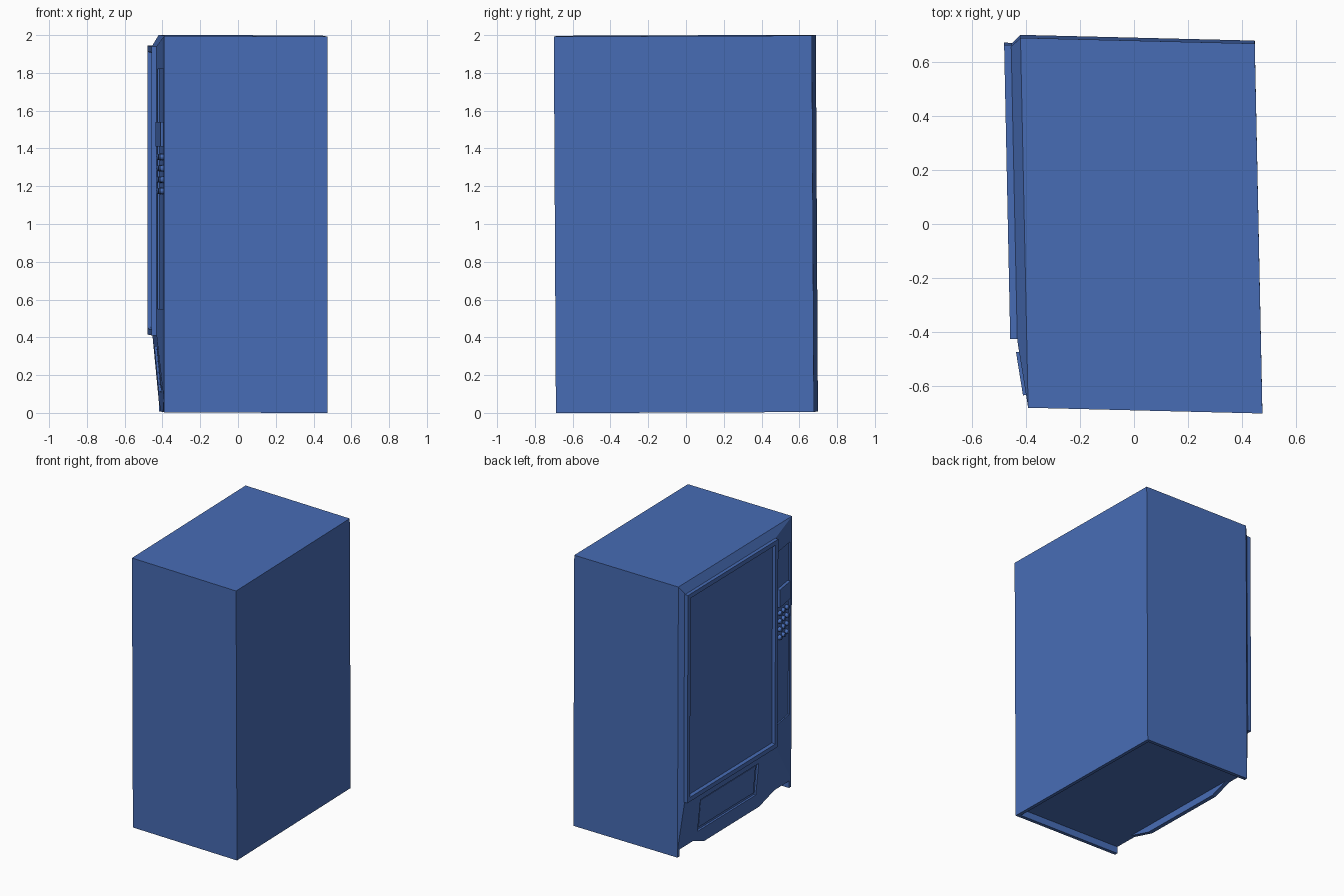
import bpy, bmesh
from mathutils import Matrix, Vector

cube = bpy.data.objects.get("Cube")
if cube:
    bpy.data.objects.remove(cube, do_unlink=True)

# single paint colour
paint = bpy.data.materials.new("blue_paint")
paint.use_nodes = True
colour = (0.063, 0.15, 0.465, 1)
paint.diffuse_color = colour
paint.node_tree.nodes["Principled BSDF"].inputs["Base Color"].default_value = colour

# the whole cabinet leans very slightly
LEAN = Matrix(((1, -0.0207, 0, 0),
               (-0.0245, 1, -0.0055, 0.0055),
               (-0.005, 0.004, 1, 0),
               (0, 0, 0, 1)))

# main dimensions
FRONT, BACK, SIDE, TOP = -0.405, 0.46, 0.683, 1.997
INNER, FLOOR = -0.375, 0.055
FACE = -0.44
Y0, Y1, Z0, Z1 = -0.435, 0.65, 0.41, 1.94


def finish(name, bm):
    bmesh.ops.recalc_face_normals(bm, faces=bm.faces)
    mesh = bpy.data.meshes.new(name)
    bm.to_mesh(mesh)
    bm.free()
    mesh.transform(LEAN)
    mesh.materials.append(paint)
    obj = bpy.data.objects.new(name, mesh)
    bpy.context.collection.objects.link(obj)
    return obj


def box_bm(lo, hi, place=Matrix()):
    bm = bmesh.new()
    lo, hi = Vector(lo), Vector(hi)
    size = Matrix.Diagonal((*(hi - lo), 1))
    bmesh.ops.create_cube(bm, size=1, matrix=place @ Matrix.Translation((lo + hi) / 2) @ size)
    return bm


def box(name, lo, hi, place=Matrix()):
    return finish(name, box_bm(lo, hi, place))


def slope(origin, across, up):
    """Local frame on a sloped face: x across, y up, z outward."""
    u, v = Vector(across).normalized(), Vector(up).normalized()
    m = Matrix((u, v, u.cross(v))).transposed().to_4x4()
    m.translation = origin
    return m


def cut(target, cutter):
    cutter.hide_render = True
    cutter.hide_viewport = True
    cutter.display_type = 'WIRE'
    mod = target.modifiers.new(cutter.name, 'BOOLEAN')
    mod.operation = 'DIFFERENCE'
    mod.solver = 'EXACT'
    mod.object = cutter


# cabinet and the skirts around its hollow underside
box("cabinet", (INNER, -SIDE, FLOOR), (BACK, SIDE, TOP))
box("rear_skirt", (BACK - 0.025, -SIDE, 0.004), (BACK, SIDE, FLOOR))
for name, a, b in (("right_skirt", -SIDE, -SIDE + 0.025), ("left_skirt", SIDE - 0.025, SIDE)):
    box(name, (FRONT, a, 0.004), (BACK - 0.025, b, FLOOR))

# front fascia: raised plateau with sloped borders and a dropped lower lip
outline = [(SIDE, TOP), (SIDE, FLOOR), (0.5, FLOOR), (0.36, 0.004),
           (-0.3, 0.004), (-0.48, FLOOR), (-SIDE, FLOOR), (-SIDE, TOP)]
bm = bmesh.new()
rear = [bm.verts.new((INNER, y, z)) for y, z in outline]
rim = [bm.verts.new((FRONT, y, z)) for y, z in outline]
top = [bm.verts.new((FACE, y, z)) for y, z in ((Y1, Z1), (Y1, Z0), (Y0, Z0), (Y0, Z1))]
bm.faces.new(rear)
bm.faces.new(top)
n = len(outline)
for i in range(n):
    j = (i + 1) % n
    bm.faces.new((rear[i], rear[j], rim[j], rim[i]))
bm.faces.new((rim[0], rim[1], top[1], top[0]))
bm.faces.new((rim[-2], rim[-1], top[3], top[2]))
bm.faces.new((rim[-1], rim[0], top[0], top[3]))
bm.faces.new(rim[1:-1] + [top[2], top[1]])
fascia = finish("front_fascia", bm)

# display window with a raised frame
bm = box_bm((-0.466, -0.43, Z0), (FACE + 0.003, 0.655, Z1))
pane = min(bm.faces, key=lambda f: f.calc_center_median().x)
bmesh.ops.inset_region(bm, faces=[pane], thickness=0.045)
bmesh.ops.inset_region(bm, faces=[pane], thickness=0.012, depth=-0.02)
finish("window_frame", bm)

# pickup opening in the lower slope
lower = slope((FRONT, 0.1, 0.0), (0, -1, 0), (FACE - FRONT, 0, Z0))
cut(fascia, box("pickup_cutter", (-0.35, 0.11, -0.018), (0.35, 0.35, 0.05), lower))
box("pickup_flap", (-0.33, 0.13, -0.02), (0.33, 0.335, -0.012), lower)

# control panel recess on the narrow slope
side = slope((FRONT, -SIDE, 0), (FACE - FRONT, SIDE + Y0, 0), (0, 0, 1))
side.col[2] = -side.col[2] if side.col[2].x > 0 else side.col[2]
cut(fascia, box("panel_cutter", (0.03, 0.55, -0.01), (0.215, 1.82, 0.05), side))

# display and keypad
box("display", (0.045, 1.41, -0.015), (0.205, 1.54, 0.012), side)
for row in range(4):
    for col in range(3):
        bm = bmesh.new()
        spot = Matrix.Translation((0.07 + col * 0.052, 1.175 + row * 0.06, 0))
        bmesh.ops.create_cone(bm, cap_ends=True, segments=12, radius1=0.018, radius2=0.014,
                              depth=0.024, matrix=side @ spot)
        finish(f"key_{row + 1}_{col + 1}", bm)
